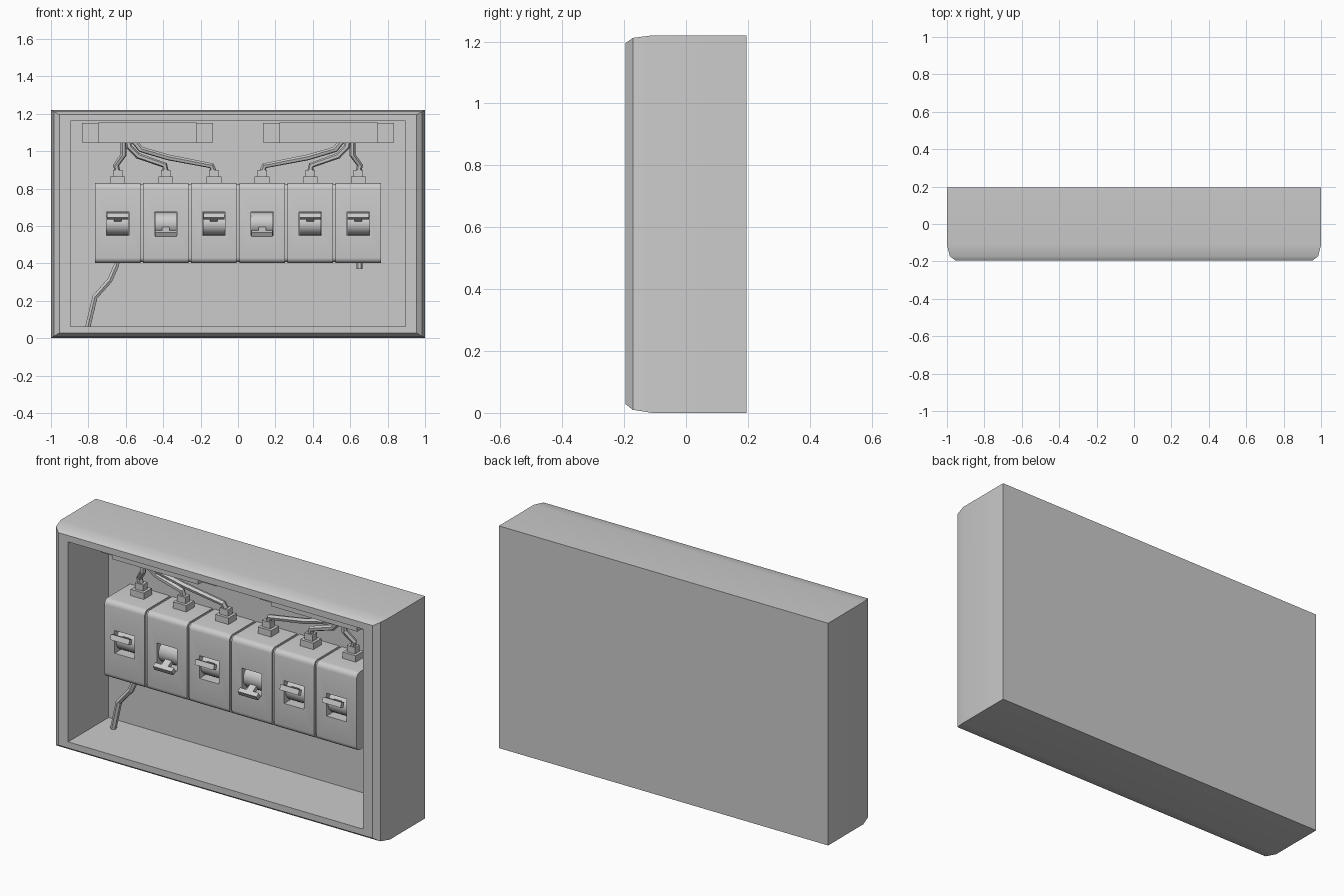
import bpy, bmesh, math
from mathutils import Matrix, Vector

if "Cube" in bpy.data.objects:
    bpy.data.objects.remove(bpy.data.objects["Cube"])

BACK = 0.155          # inner back wall
FRONT = -0.065        # breaker front


def finish(name, bm, smooth=40):
    bmesh.ops.recalc_face_normals(bm, faces=bm.faces)
    me = bpy.data.meshes.new(name)
    bm.to_mesh(me)
    bm.free()
    ob = bpy.data.objects.new(name, me)
    bpy.context.collection.objects.link(ob)
    if smooth:
        bpy.ops.object.select_all(action='DESELECT')
        ob.select_set(True)
        bpy.context.view_layer.objects.active = ob
        bpy.ops.object.shade_smooth_by_angle(angle=math.radians(smooth))
    return ob


def add_box(bm, x0, x1, y0, y1, z0, z1):
    m = Matrix.Translation(((x0 + x1) / 2, (y0 + y1) / 2, (z0 + z1) / 2)) @ \
        Matrix.Diagonal((x1 - x0, y1 - y0, z1 - z0, 1))
    return bmesh.ops.create_cube(bm, size=1, matrix=m)["verts"]


def rounded_box(bm, dims, radius, segments):
    """Box whose two front edges along x are rounded."""
    verts = add_box(bm, *dims)
    edges = {e for v in verts for e in v.link_edges
             if all(abs(w.co.y - dims[2]) < 1e-5 for w in e.verts)
             and abs(e.verts[0].co.x - e.verts[1].co.x) > 1e-5}
    bmesh.ops.bevel(bm, geom=list(edges), offset=radius, segments=segments,
                    profile=0.5, affect='EDGES')


def add_cylinder(bm, radius, depth, matrix, sides):
    bmesh.ops.create_cone(bm, cap_ends=True, segments=sides, radius1=radius,
                          radius2=radius, depth=depth, matrix=matrix)


def wire(name, points, radius=0.016):
    cu = bpy.data.curves.new(name, 'CURVE')
    cu.dimensions = '3D'
    cu.bevel_depth = radius
    cu.bevel_resolution = 1
    cu.use_fill_caps = True
    sp = cu.splines.new('POLY')
    sp.points.add(len(points) - 1)
    for p, co in zip(sp.points, points):
        p.co = (*co, 1)
    sp.use_smooth = False
    ob = bpy.data.objects.new(name, cu)
    bpy.context.collection.objects.link(ob)


# enclosure: one shell of rectangular rings (half width, z low, z high, y)
bm = bmesh.new()
rings = []
for hx, z0, z1, y in [(1, 0, 1.22, .195), (1, 0, 1.22, -.11),
                      (.985, .01, 1.212, -.172), (.955, .028, 1.195, -.195),
                      (.895, .062, 1.16, -.195), (.895, .062, 1.16, BACK)]:
    rings.append([bm.verts.new(c) for c in
                  [(-hx, y, z0), (hx, y, z0), (hx, y, z1), (-hx, y, z1)]])
for a, b in zip(rings, rings[1:]):
    for i in range(4):
        j = (i + 1) % 4
        bm.faces.new((a[i], a[j], b[j], b[i]))
bm.faces.new(rings[0])
bm.faces.new(rings[-1])
finish("enclosure", bm, 30)

# breakers
centres = [(i - 2.5) * 0.2575 for i in range(6)]
switch_on = [True, False, True, False, True, True]

bm = bmesh.new()
for x in centres:
    add_box(bm, x - .06, x + .06, -.2, 0.02, .55, .675)
slot_cutter = finish("slot_cutter", bm, 0)
slot_cutter.hide_render = True
slot_cutter.hide_set(True)

for n, (x, on) in enumerate(zip(centres, switch_on), 1):
    bm = bmesh.new()
    rounded_box(bm, (x - .122, x + .122, FRONT, BACK + .01, .402, .83), .028, 4)
    body = finish(f"breaker_{n}", bm)
    mod = body.modifiers.new("slot", 'BOOLEAN')
    mod.object = slot_cutter
    mod.solver = 'EXACT'

    # toggle: drum in the slot with a T-shaped handle
    bm = bmesh.new()
    pivot = Vector((x, 0.005, .612))
    add_cylinder(bm, .06, .116,
                 Matrix.Translation(pivot) @ Matrix.Rotation(math.pi / 2, 4, 'Y'), 24)
    handle = add_box(bm, -.02, .02, -.105, -.04, -.012, .012)
    handle += add_box(bm, -.057, .057, -.12, -.095, -.014, .014)
    tilt = math.radians(-22 if on else 30)
    bmesh.ops.transform(bm, verts=handle,
                        matrix=Matrix.Translation(pivot) @ Matrix.Rotation(tilt, 4, 'X'))
    finish(f"toggle_{n}", bm)

    # stepped terminal on top
    bm = bmesh.new()
    add_box(bm, x - .04, x + .04, .045, .115, .825, .865)
    add_box(bm, x - .025, x + .025, .06, .1, .865, .9)
    finish(f"terminal_{n}", bm, 0)

# thin dividers between breakers
bm = bmesh.new()
for a, b in zip(centres, centres[1:]):
    m = (a + b) / 2
    rounded_box(bm, (m - .007, m + .007, FRONT + .012, BACK + .01, .408, .822), .025, 4)
finish("breaker_dividers", bm)

# bus bars with ten screws, and the wires down to the breakers, on both sides
for side, label in ((-1, "left"), (1, "right")):
    bm = bmesh.new()
    cx = side * .483
    add_box(bm, cx - .35, cx + .35, 0, BACK + .01, 1.045, 1.15)
    add_box(bm, cx - .262, cx + .262, -.03, .02, 1.043, 1.152)
    for i in range(10):
        add_cylinder(bm, .021, .02,
                     Matrix.Translation((cx + (i - 4.5) * .0485, -.026, 1.098)) @
                     Matrix.Rotation(math.pi / 2, 4, 'X'), 16)
    finish(f"bus_bar_{label}", bm)

    paths = [
        [(.644, .08, .89), (.652, .075, .925), (.612, .05, .98), (.612, .045, 1.06)],
        [(.386, .08, .89), (.393, .075, .925), (.535, .06, .975), (.583, .045, 1.025), (.59, .045, 1.06)],
        [(.129, .08, .89), (.142, .075, .922), (.375, .06, .967), (.52, .045, 1.01), (.56, .045, 1.06)],
    ]
    for n, path in enumerate(paths, 1):
        wire(f"wire_{label}_{n}", [(side * px, py, pz) for px, py, pz in path])

# supply wire to the floor and short stub below the last breaker
wire("supply_wire", [(-.645, .05, .42), (-.65, .05, .39), (-.685, .05, .31),
                     (-.765, .06, .22), (-.803, .065, .06)])
wire("wire_stub", [(.65, .05, .42), (.65, .05, .37)])
